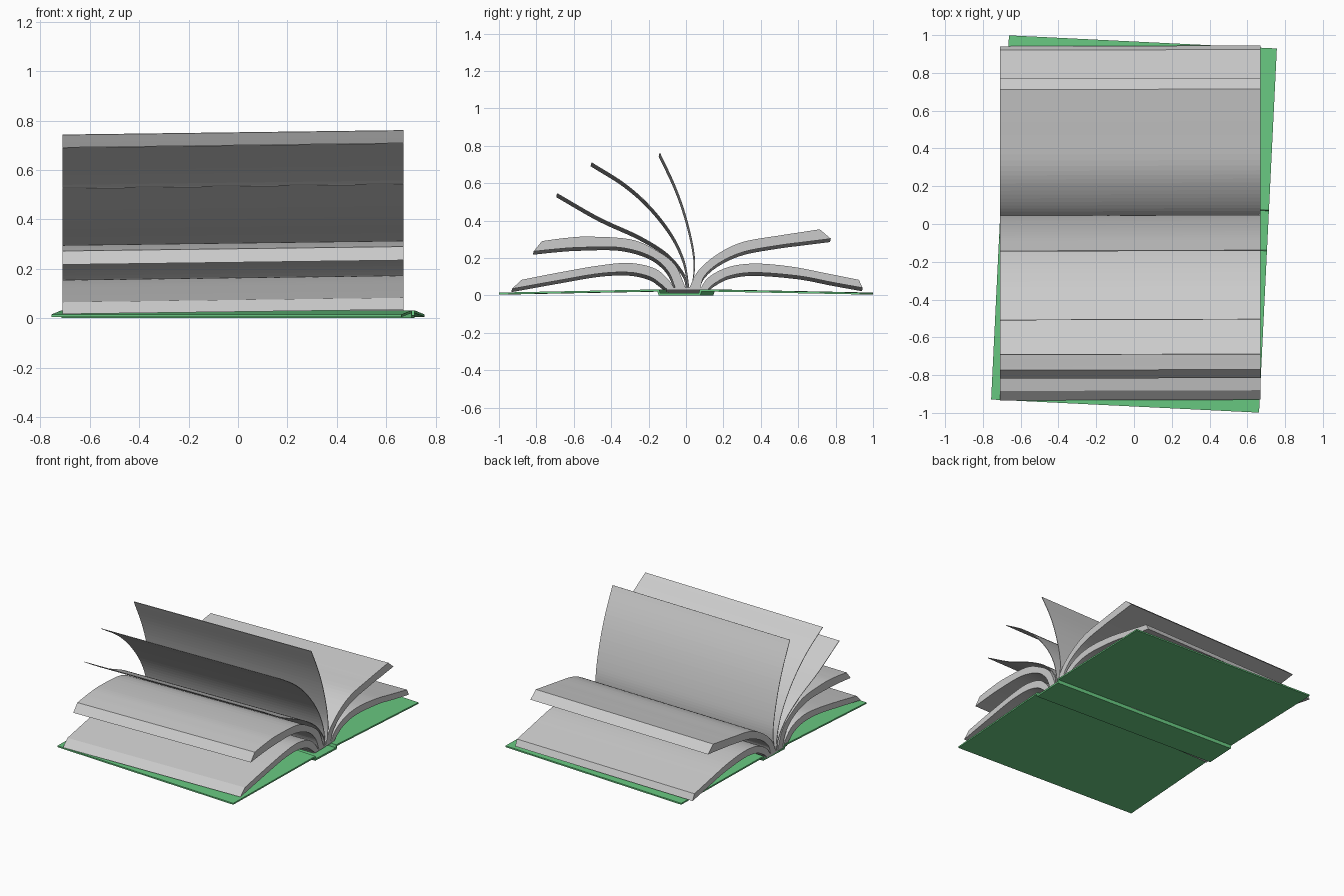
import bpy, bmesh, math
from mathutils import Vector

if "Cube" in bpy.data.objects:
    bpy.data.objects.remove(bpy.data.objects["Cube"])

X0, X1 = -0.71, 0.67


def spline(pts, steps=6):
    """Smooth curve passing through the given (y, z) points."""
    p = [Vector(q) for q in pts]
    p = [2 * p[0] - p[1]] + p + [2 * p[-1] - p[-2]]
    out = []
    for i in range(1, len(p) - 2):
        a, b, c, d = p[i - 1:i + 3]
        for k in range(steps):
            t = k / steps
            out.append(0.5 * (2 * b + (c - a) * t + (2 * a - 5 * b + 4 * c - d) * t**2
                              + (3 * b - a - 3 * c + d) * t**3))
    return out + [p[-2]]


def ribbon(name, low, high, x0, x1, lean=0.0, turn=0.0, mat=None):
    """Closed solid between two (y, z) lines, extruded along x."""
    bm = bmesh.new()
    rows = []
    for a, b in zip(low, high):
        rows.append([bm.verts.new((x, q[0] + turn * (x - X1), q[1] + lean * (x - X1)))
                     for x, q in ((x0, a), (x1, a), (x1, b), (x0, b))])
    for r, s in zip(rows, rows[1:]):
        for i in range(4):
            j = (i + 1) % 4
            bm.faces.new((r[i], r[j], s[j], s[i]))
    bm.faces.new(rows[0])
    bm.faces.new(rows[-1])
    bmesh.ops.recalc_face_normals(bm, faces=bm.faces)
    me = bpy.data.meshes.new(name)
    bm.to_mesh(me)
    bm.free()
    ob = bpy.data.objects.new(name, me)
    bpy.context.collection.objects.link(ob)
    if mat:
        me.materials.append(mat)
    return ob


def paper(name, low, high):
    return ribbon(name, low, high, X0, X1, lean=0.013, turn=0.003)


# Thick page stacks: lower line and upper line from spine to outer edge
stacks = {
    "front_lower_stack": (
        [(-.105, .035), (-.14, .065), (-.195, .1), (-.3, .123), (-.46, .117), (-.68, .08), (-.93, .035)],
        [(-.06, .035), (-.1, .09), (-.17, .145), (-.3, .173), (-.46, .16), (-.68, .122), (-.88, .083)]),
    "front_upper_stack": (
        [(-.055, .035), (-.1, .135), (-.195, .212), (-.355, .256), (-.57, .256), (-.7, .247), (-.815, .235)],
        [(0, .035), (-.06, .165), (-.17, .247), (-.3, .3), (-.52, .314), (-.65, .306), (-.77, .29)]),
    "back_lower_stack": (
        [(.12, .035), (.155, .065), (.235, .105), (.37, .122), (.6, .104), (.78, .07), (.945, .04)],
        [(.075, .035), (.125, .1), (.23, .152), (.37, .17), (.56, .154), (.75, .118), (.924, .083)]),
    "back_upper_stack": (
        [(.075, .035), (.1, .105), (.18, .175), (.31, .233), (.5, .268), (.64, .286), (.774, .303)],
        [(.015, .035), (.07, .137), (.18, .228), (.31, .287), (.5, .32), (.61, .337), (.715, .353)]),
}
for name, (low, high) in stacks.items():
    paper(name, spline(low), spline(high))

# Loose fanned pages
pages = {
    "loose_page_low": [(.005, .035), (-.013, .115), (-.1, .22), (-.25, .315), (-.463, .413), (-.69, .543)],
    "loose_page_middle": [(.015, .035), (-.01, .18), (-.076, .324), (-.192, .474), (-.33, .597), (-.506, .708)],
    "loose_page_high": [(.03, .035), (.045, .163), (.032, .28), (-.008, .44), (-.062, .59), (-.142, .76)],
}
for name, pts in pages.items():
    line = spline(pts)
    high = []
    for i, q in enumerate(line):
        d = (line[min(i + 1, len(line) - 1)] - line[max(i - 1, 0)]).normalized()
        high.append(q + 0.004 * Vector((d.y, -d.x)))
    paper(name, line, high)

# Glued page binding
paper("page_binding", [(-.105, .028), (.12, .028)], [(-.105, .042), (.12, .042)])

# Green cover: two boards, hinge steps and a lowered spine
green = bpy.data.materials.new("cover_green")
green.diffuse_color = (0.14, 0.58, 0.22, 1)
green.use_nodes = True
green.node_tree.nodes["Principled BSDF"].inputs["Base Color"].default_value = green.diffuse_color
half = [(.965, .005), (.118, .021), (.112, 0)]
bottom = half + [(-y, z) for y, z in reversed(half)]
top_half = [(.965, .015), (.108, .032), (.104, .012)]
top = top_half + [(-y, z) for y, z in reversed(top_half)]
cover = ribbon("cover", [(y, z - 0.0) for y, z in bottom], top, -.71, .71, mat=green)
cover.rotation_euler.z = math.radians(-2.8)
